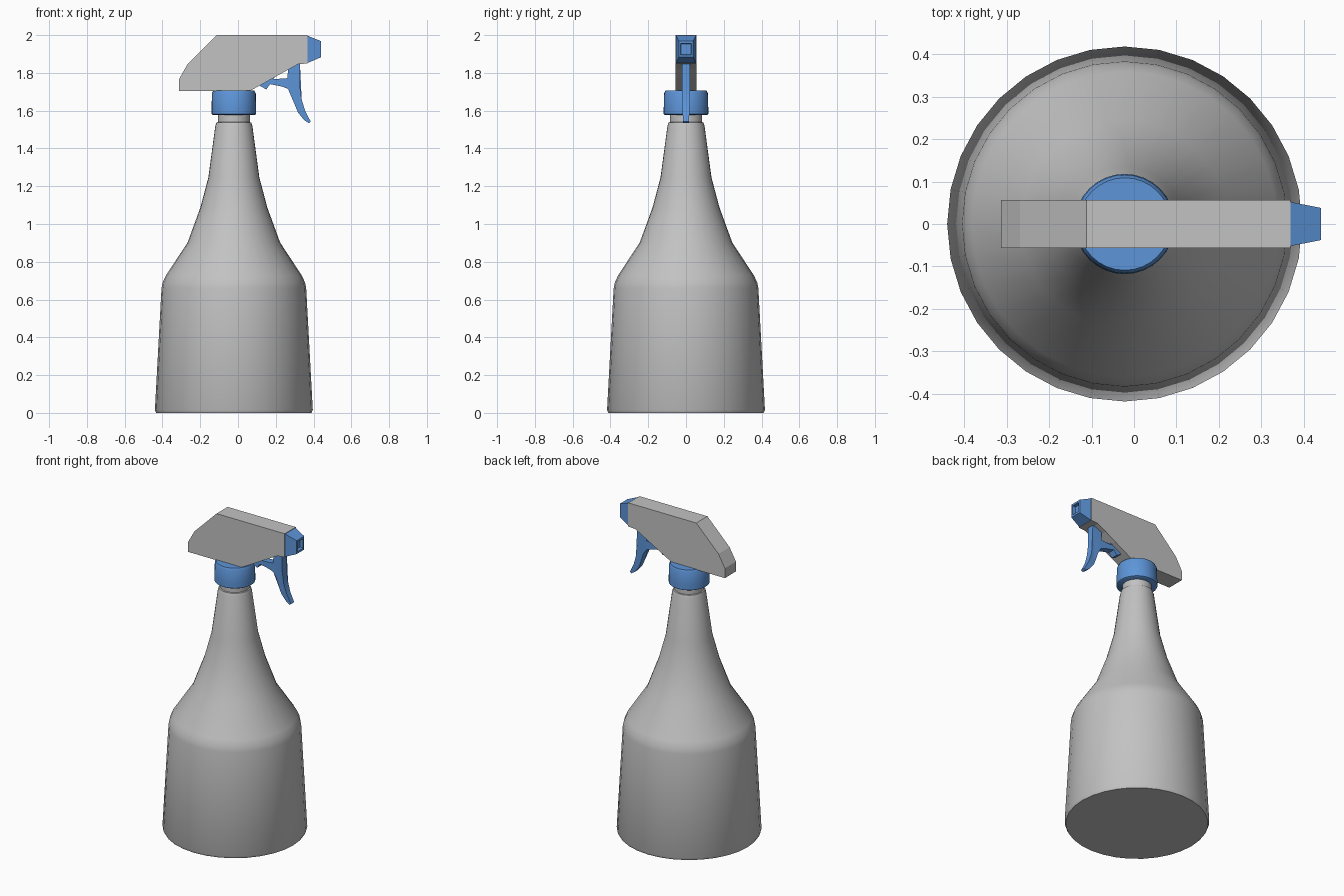
import bpy, bmesh, math

if "Cube" in bpy.data.objects:
    bpy.data.objects.remove(bpy.data.objects["Cube"])

AXIS_X = -0.022  # bottle axis


def material(name, rgb):
    m = bpy.data.materials.new(name)
    m.diffuse_color = (*rgb, 1)
    m.use_nodes = True
    m.node_tree.nodes["Principled BSDF"].inputs["Base Color"].default_value = m.diffuse_color
    return m


GREY = material("light grey plastic", (0.54, 0.54, 0.54))
BLUE = material("blue plastic", (0.11, 0.30, 0.69))


def finish(bm, name, mat, smooth=None):
    bmesh.ops.recalc_face_normals(bm, faces=bm.faces)
    me = bpy.data.meshes.new(name)
    bm.to_mesh(me)
    bm.free()
    ob = bpy.data.objects.new(name, me)
    bpy.context.collection.objects.link(ob)
    me.materials.append(mat)
    if smooth:
        bpy.ops.object.select_all(action='DESELECT')
        ob.select_set(True)
        bpy.context.view_layer.objects.active = ob
        bpy.ops.object.shade_smooth_by_angle(angle=math.radians(smooth))
    return ob


def lathe(name, profile, mat, n=32):
    """Turn (radius, z) points around the bottle axis and cap both ends."""
    bm = bmesh.new()
    rings = [[bm.verts.new((AXIS_X + r * math.cos(2 * math.pi * i / n),
                            r * math.sin(2 * math.pi * i / n), z))
              for i in range(n)] for r, z in profile]
    for a, b in zip(rings, rings[1:]):
        for i in range(n):
            j = (i + 1) % n
            bm.faces.new((a[i], a[j], b[j], b[i]))
    bm.faces.new(rings[0])
    bm.faces.new(rings[-1])
    return finish(bm, name, mat, 35)


def prism(name, outline, width, mat, smooth=None):
    """Side outline (x, z) given thickness along y; width is f(z) half width."""
    bm = bmesh.new()
    left = [bm.verts.new((x, -width(z), z)) for x, z in outline]
    right = [bm.verts.new((x, width(z), z)) for x, z in outline]
    n = len(outline)
    for i in range(n):
        j = (i + 1) % n
        bm.faces.new((left[i], left[j], right[j], right[i]))
    caps = [bm.faces.new(left), bm.faces.new(right)]
    bmesh.ops.triangulate(bm, faces=caps)
    return finish(bm, name, mat, smooth)


# Bottle body with neck
lathe("bottle", [(0.411, 0), (0.418, 0.015), (0.383, 0.66), (0.377, 0.69),
                 (0.360, 0.727), (0.245, 0.902), (0.177, 1.088),
                 (0.135, 1.246), (0.098, 1.52), (0.092, 1.537),
                 (0.085, 1.539), (0.085, 1.60)], GREY)

# Screw collar
lathe("collar", [(0.112, 1.578), (0.118, 1.582), (0.118, 1.61),
                 (0.116, 1.692), (0.109, 1.706)], BLUE)

# Spray head
prism("spray_head", [(-0.313, 1.703), (-0.313, 1.765), (-0.268, 1.845),
                     (-0.112, 2.0), (0.368, 2.0), (0.368, 1.85),
                     (0.318, 1.846), (0.255, 1.82), (0.19, 1.775),
                     (0.11, 1.73), (0.06, 1.703)], lambda z: 0.056, GREY)

# Trigger lever with its link arm
prism("trigger", [(0.267, 1.86), (0.327, 1.87), (0.327, 1.735), (0.337, 1.66),
                  (0.355, 1.60), (0.385, 1.542), (0.375, 1.534),
                  (0.350, 1.55), (0.318, 1.59), (0.303, 1.63),
                  (0.287, 1.68), (0.265, 1.715), (0.235, 1.727),
                  (0.172, 1.74), (0.165, 1.765), (0.262, 1.772)],
      lambda z: 0.022 if z > 1.67 else 0.022 - 0.05 * (1.67 - z), BLUE, 35)

# Pump piston
prism("piston", [(0.105, 1.738), (0.150, 1.712), (0.20, 1.785),
                 (0.16, 1.80)], lambda z: 0.022, BLUE)

# Nozzle: tapered block with a recessed square mouth
bm = bmesh.new()
rings = []
for x, hy, z0, z1 in ((0.368, 0.052, 1.852, 1.997), (0.440, 0.038, 1.883, 1.968),
                      (0.440, 0.028, 1.896, 1.956), (0.420, 0.026, 1.898, 1.954)):
    rings.append([bm.verts.new((x, y, z)) for y, z in
                  ((-hy, z0), (hy, z0), (hy, z1), (-hy, z1))])
for a, b in zip(rings, rings[1:]):
    for i in range(4):
        j = (i + 1) % 4
        bm.faces.new((a[i], a[j], b[j], b[i]))
bm.faces.new(rings[0])
bm.faces.new(rings[-1])
finish(bm, "nozzle", BLUE)
